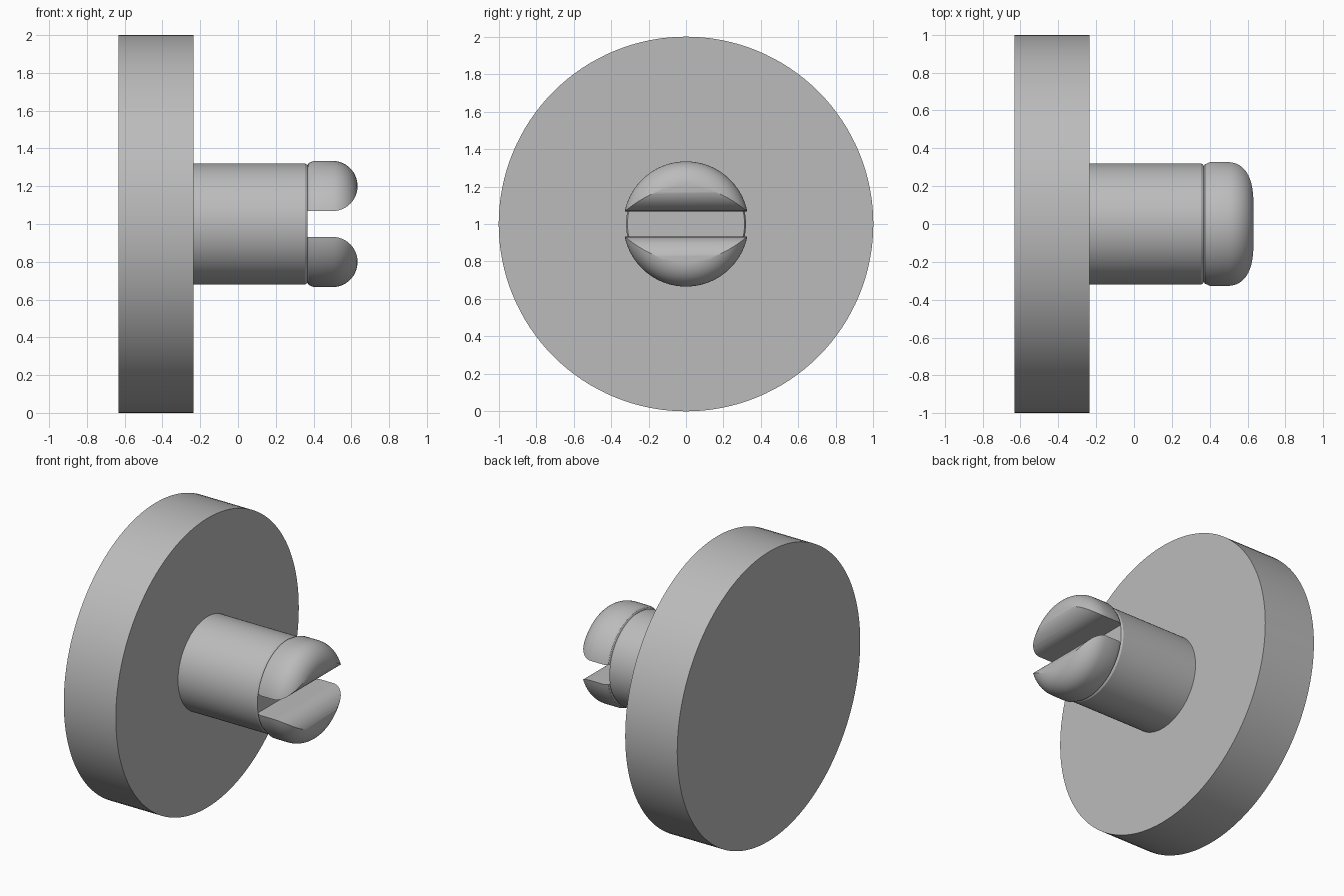
import bpy
import bmesh
from math import sin, cos, pi, radians
from mathutils import Matrix, Vector

cube = bpy.data.objects.get("Cube")
if cube:
    bpy.data.objects.remove(cube)

grey = bpy.data.materials.new("plain grey")
grey.use_nodes = True
colour = (0.5, 0.5, 0.5, 1)
grey.diffuse_color = colour
grey.node_tree.nodes["Principled BSDF"].inputs["Base Color"].default_value = colour

AXIS_Z = 1.0     # height of the turning axis
TIP = 0.633      # end of the prongs
ROUND = 0.133    # rounding radius of the prong tips
SLOT = 0.068     # half the slot height
MID = SLOT + ROUND
STEPS = 14


def finish(name, bm):
    bmesh.ops.recalc_face_normals(bm, faces=bm.faces)
    mesh = bpy.data.meshes.new(name)
    bm.to_mesh(mesh)
    bm.free()
    mesh.materials.append(grey)
    obj = bpy.data.objects.new(name, mesh)
    obj.location.z = AXIS_Z
    bpy.context.collection.objects.link(obj)
    return obj


def turned(name, profile, sides):
    """Closed solid turned about the x axis from (x, radius) points."""
    bm = bmesh.new()
    rings = [[bm.verts.new((x, r * cos(2 * pi * i / sides), r * sin(2 * pi * i / sides)))
              for i in range(sides)] for x, r in profile]
    for a, b in zip(rings, rings[1:]):
        for i in range(sides):
            j = (i + 1) % sides
            bm.faces.new((a[i], a[j], b[j], b[i]))
    bm.faces.new(rings[0])
    bm.faces.new(rings[-1])
    return finish(name, bm)


def smooth(obj):
    bpy.ops.object.select_all(action="DESELECT")
    obj.select_set(True)
    bpy.context.view_layer.objects.active = obj
    bpy.ops.object.shade_smooth_by_angle(angle=radians(25))


# Large flat disc
disc = turned("base_disc", [(-TIP, 1), (-0.235, 1)], 128)

# Shaft with a neck groove, collar and rounded end
arc = [pi / 2 * i / STEPS for i in range(STEPS + 1)]
profile = [(-0.25, 0.32), (0.355, 0.32), (0.368, 0.312), (0.374, 0.322), (0.4, MID + ROUND)]
profile += [(TIP - ROUND + ROUND * sin(a), MID + ROUND * cos(a)) for a in arc]
shaft = turned("slotted_shaft", profile, 96)

# Slot cutter, flaring outwards so the prong tips are rounded inside too
half = [(0.367, SLOT)]
half += [(TIP - ROUND + ROUND * sin(a), MID - ROUND * cos(a)) for a in arc]
half += [(0.75, MID)]
outline = half + [(x, -z) for x, z in reversed(half)]
bm = bmesh.new()
face = bm.faces.new([bm.verts.new((x, -0.5, z)) for x, z in outline])
side = bmesh.ops.extrude_face_region(bm, geom=[face])["geom"]
bmesh.ops.translate(bm, vec=(0, 1, 0), verts=[v for v in side if isinstance(v, bmesh.types.BMVert)])
cutter = finish("slot_cutter", bm)
cutter.hide_render = True
cutter.display_type = "WIRE"

# Cut the slot and keep the result as plain mesh
cut = shaft.modifiers.new("slot", "BOOLEAN")
cut.operation = "DIFFERENCE"
cut.solver = "EXACT"
cut.object = cutter
bpy.ops.object.select_all(action="DESELECT")
bpy.context.view_layer.objects.active = shaft
shaft.select_set(True)
bpy.ops.object.modifier_apply(modifier=cut.name)
bpy.data.objects.remove(cutter)

smooth(disc)
smooth(shaft)
